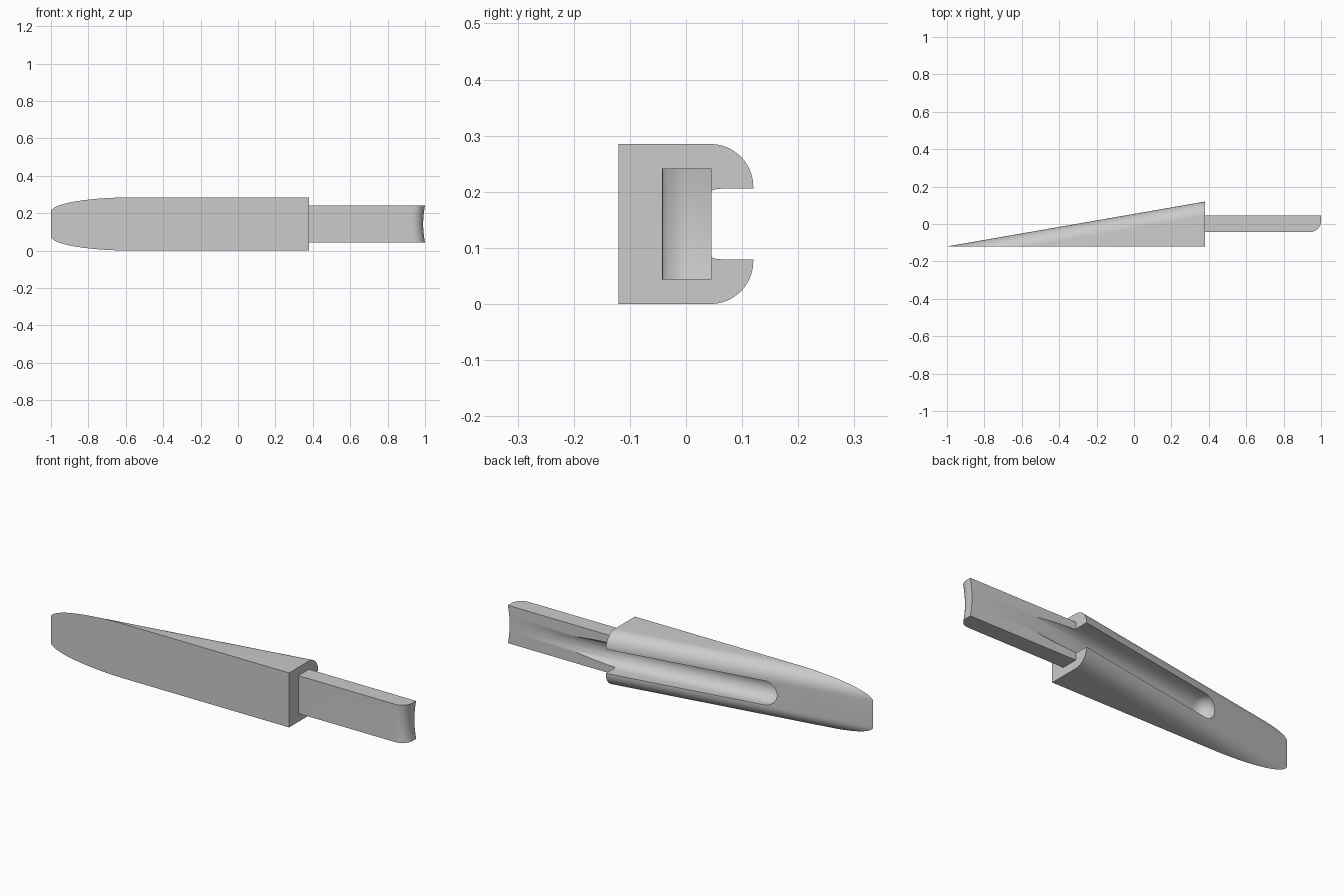
import bpy, bmesh, math
from mathutils import Matrix, Vector

cube = bpy.data.objects.get("Cube")
if cube:
    bpy.data.objects.remove(cube, do_unlink=True)

grey = bpy.data.materials.new("plain_grey")
grey.use_nodes = True
color = (0.6, 0.6, 0.6, 1)
grey.diffuse_color = color
grey.node_tree.nodes["Principled BSDF"].inputs["Base Color"].default_value = color

MID_Z = 0.1425
FRONT_Y = -0.12
STEP_X = 0.38
SLOPE = 0.24 / 1.38


def make_object(name, bm):
    bmesh.ops.recalc_face_normals(bm, faces=bm.faces)
    mesh = bpy.data.meshes.new(name)
    bm.to_mesh(mesh)
    bm.free()
    obj = bpy.data.objects.new(name, mesh)
    bpy.context.collection.objects.link(obj)
    mesh.materials.append(grey)
    return obj


def loft(bm, rings):
    """Bridge equal closed rings and cap both ends."""
    rings = [[bm.verts.new(p) for p in ring] for ring in rings]
    for a, b in zip(rings, rings[1:]):
        for i in range(len(a)):
            j = (i + 1) % len(a)
            bm.faces.new((a[i], a[j], b[j], b[i]))
    bm.faces.new(rings[0])
    bm.faces.new(rings[-1])


# Wedge body: a round-backed section run down the slope, sliced flat at the front
radius, half = 0.076, MID_Z
arc = [(0.12 - radius + radius * math.sin(t), half - radius + radius * math.cos(t))
       for t in (math.pi / 2 * i / 12 for i in range(13))]
upper = [(-0.4, half)] + arc
section = upper + [(y, -z) for y, z in reversed(upper)]
bm = bmesh.new()
loft(bm, [[(x, y - SLOPE * (STEP_X - x), z + MID_Z) for y, z in section]
          for x in (STEP_X, -1.1)])
cut = bmesh.ops.bisect_plane(bm, geom=bm.verts[:] + bm.edges[:] + bm.faces[:],
                             plane_co=(0, FRONT_Y, 0), plane_no=(0, 1, 0),
                             clear_inner=True)
rim = [e for e in cut["geom_cut"] if isinstance(e, bmesh.types.BMEdge)]
bmesh.ops.edgeloop_fill(bm, edges=rim)
body = make_object("wedge_body", bm)

# Shank: bar with a rounded front corner and a slightly hollow end
bm = bmesh.new()
rings = []
for k in range(13):
    u = k / 6 - 1
    end = 1 - 0.01 * (1 - u * u)
    corner = [(end - 0.06 + 0.06 * math.sin(t), 0.017 - 0.06 * math.cos(t))
              for t in (math.pi / 2 * i / 8 for i in range(9))]
    profile = [(0.3, 0.045), (0.3, -0.043)] + corner + [(end, 0.045)]
    rings.append([(x, y, MID_Z + 0.099 * u) for x, y in profile])
loft(bm, rings)
shank = make_object("shank", bm)

# Ball-ended groove cutter, open towards the back
bm = bmesh.new()
for x in (-0.44, 1.2):
    y = -0.042 + 0.13 * (x + 0.44)
    for lift in (0, 0.4):
        bmesh.ops.create_uvsphere(bm, u_segments=32, v_segments=16, radius=0.063,
                                  matrix=Matrix.Translation(Vector((x, y + lift, MID_Z))))
hull = bmesh.ops.convex_hull(bm, input=bm.verts[:])
keep = {g for g in hull["geom"] if isinstance(g, bmesh.types.BMFace)}
bmesh.ops.delete(bm, geom=[f for f in bm.faces if f not in keep], context="FACES")
bmesh.ops.delete(bm, geom=[v for v in bm.verts if not v.link_faces], context="VERTS")
cutter = make_object("groove_cutter", bm)
cutter.hide_render = True

# Cut the groove through both parts and smooth the curved faces
for obj in (body, shank):
    mod = obj.modifiers.new("groove", "BOOLEAN")
    mod.operation = "DIFFERENCE"
    mod.solver = "EXACT"
    mod.object = cutter
    bpy.ops.object.select_all(action="DESELECT")
    obj.select_set(True)
    bpy.context.view_layer.objects.active = obj
    bpy.ops.object.modifier_apply(modifier=mod.name)
    bpy.ops.object.shade_smooth_by_angle(angle=math.radians(30))
bpy.data.objects.remove(cutter, do_unlink=True)
